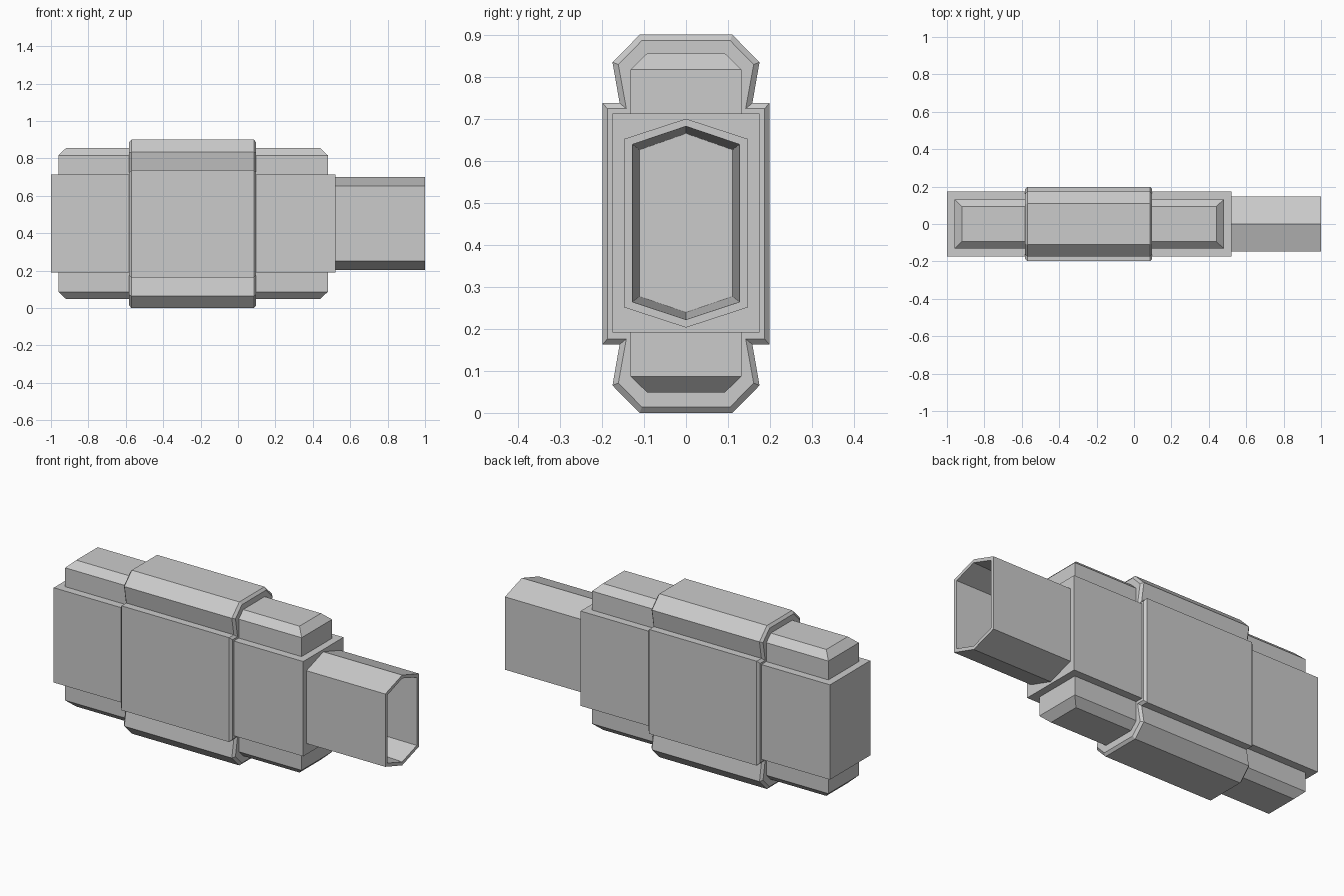
import bpy, bmesh

if "Cube" in bpy.data.objects:
    bpy.data.objects.remove(bpy.data.objects["Cube"])


def loft(name, sections, cap_start=True, cap_end=True):
    """Skin matching closed loops of 3D points into one mesh."""
    bm = bmesh.new()
    rings = [[bm.verts.new(p) for p in s] for s in sections]
    for a, b in zip(rings, rings[1:]):
        n = len(a)
        for i in range(n):
            j = (i + 1) % n
            bm.faces.new((a[i], a[j], b[j], b[i]))
    if cap_start:
        bm.faces.new(rings[0][::-1])
    if cap_end:
        bm.faces.new(rings[-1])
    bmesh.ops.recalc_face_normals(bm, faces=bm.faces)
    me = bpy.data.meshes.new(name)
    bm.to_mesh(me)
    bm.free()
    ob = bpy.data.objects.new(name, me)
    bpy.context.collection.objects.link(ob)
    return ob


def rect(x0, x1, y, z):
    return [(x0, -y, z), (x1, -y, z), (x1, y, z), (x0, y, z)]


def at_x(x, profile):
    return [(x, y, z) for y, z in profile]


def four_way(quarter, mid=0.452):
    """Mirror a top-right quarter outline (y, height above mid) both ways."""
    right = quarter + [(y, -h) for y, h in reversed(quarter)]
    left = [(-y, h) for y, h in reversed(right)]
    return [(y, mid + h) for y, h in right + left]


def hexagon(y, z_low, z_side_low, z_side_high, z_high):
    return [(0, z_high), (y, z_side_high), (y, z_side_low),
            (0, z_low), (-y, z_side_low), (-y, z_side_high)]


# Main body block
loft("main_body", [rect(-1, 0.52, 0.175, 0.191), rect(-1, 0.52, 0.175, 0.713)])

# Narrower rail through the body, chamfered above and below
loft("chamfered_rail", [
    rect(-0.92, 0.44, 0.093, 0.049), rect(-0.96, 0.48, 0.132, 0.087),
    rect(-0.96, 0.48, 0.132, 0.817), rect(-0.92, 0.44, 0.093, 0.855)])

# Outer sleeve with bevelled ends
outer = four_way([(0.11, 0.448), (0.175, 0.383), (0.158, 0.286), (0.199, 0.286)], 0.45)
inner = four_way([(0.105, 0.436), (0.161, 0.379), (0.142, 0.274), (0.187, 0.274)], 0.45)
outer = [(y, 0.9 * (z - 0.002) / 0.896) for y, z in outer]
loft("outer_sleeve", [at_x(-0.582, inner), at_x(-0.57, outer),
                      at_x(0.085, outer), at_x(0.097, inner)])

# Hexagonal barrel with a tapered blind hole
barrel = hexagon(0.147, 0.203, 0.251, 0.652, 0.70)
mouth = hexagon(0.127, 0.222, 0.264, 0.639, 0.682)
floor = hexagon(0.111, 0.239, 0.277, 0.626, 0.665)
loft("hollow_barrel", [at_x(0.51, barrel), at_x(1, barrel),
                       at_x(1, mouth), at_x(0.56, floor)])
